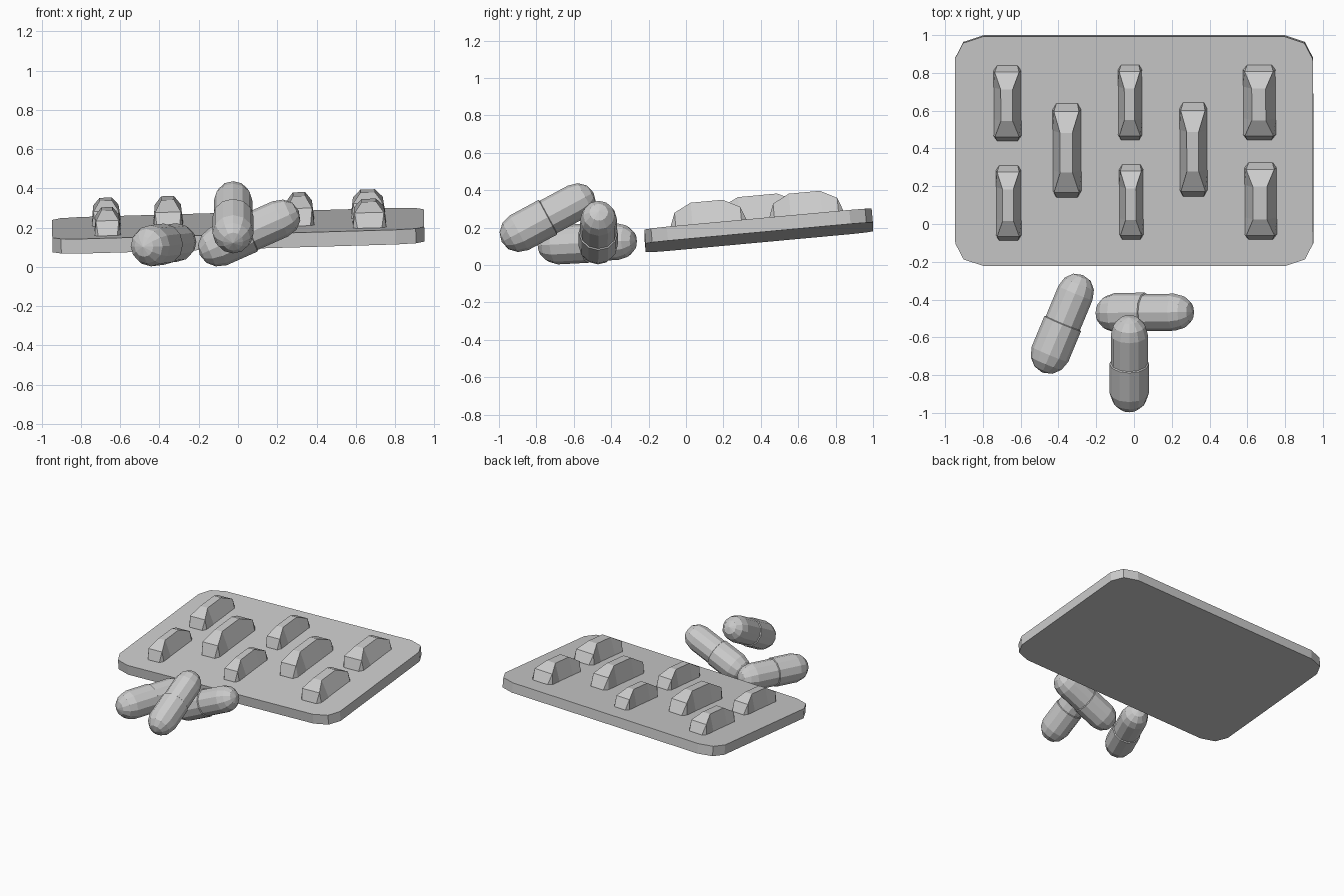
import bpy, bmesh
from math import atan, cos, sin, pi
from mathutils import Vector, Matrix

if "Cube" in bpy.data.objects:
    bpy.data.objects.remove(bpy.data.objects["Cube"])


def make(name, verts, faces, matrix):
    me = bpy.data.meshes.new(name)
    me.from_pydata([tuple(v) for v in verts], [], faces)
    bm = bmesh.new()
    bm.from_mesh(me)
    bmesh.ops.recalc_face_normals(bm, faces=bm.faces)
    bm.to_mesh(me)
    bm.free()
    ob = bpy.data.objects.new(name, me)
    ob.matrix_world = matrix
    bpy.context.collection.objects.link(ob)
    return ob


# tilted frame whose z = 0 plane is the top of the blister card
CENTRE = Vector((0, 0.385, 0.222))
TILT = (Matrix.Translation(CENTRE) @ Matrix.Rotation(-atan(0.029), 4, 'Y')
        @ Matrix.Rotation(atan(0.092), 4, 'X'))

# card: rounded rectangle with two-segment corners
hx, hy, r, t = 0.948, 0.61, 0.15, 0.075
outline = []
for sx, sy, a0 in ((1, 1, 0), (-1, 1, pi / 2), (-1, -1, pi), (1, -1, 3 * pi / 2)):
    for k in range(3):
        a = a0 + k * pi / 4
        outline.append((sx * (hx - r) + r * cos(a), sy * (hy - r * 0.8) + r * 0.8 * sin(a)))
n = len(outline)
verts = [(x, y, -t) for x, y in outline] + [(x, y, 0) for x, y in outline]
faces = [tuple(range(n)), tuple(range(n, 2 * n))]
faces += [(i, (i + 1) % n, n + (i + 1) % n, n + i) for i in range(n)]
make("blister_card", verts, faces, TILT)


# pocket: faceted dome with a pinched ridge on top
def pocket(name, x, y, w, l, h):
    # sections along the length: (y, base half width, top half width, height)
    half = [(1.0, 0.76, 0.72, 0.02), (0.86, 1.0, 0.86, 0.62), (0.42, 1.0, 0.42, 1.0)]
    secs = [(-a, b, c, d) for a, b, c, d in half] + half[::-1]
    vs, fs = [], []
    for a, b, c, d in secs:
        vs += [(-b * w, a * l, -0.01), (-c * w, a * l, d * h),
               (c * w, a * l, d * h), (b * w, a * l, -0.01)]
    for s in range(len(secs) - 1):
        for k in range(4):
            p, q = s * 4 + k, s * 4 + (k + 1) % 4
            fs.append((p, q, q + 4, p + 4))
    e = len(vs) - 4
    fs += [(0, 1, 2, 3), (e, e + 1, e + 2, e + 3)]
    place = Matrix.Translation((x, y - CENTRE.y, 0))
    make(name, vs, fs, TILT @ place)


pockets = [(-0.67, 0.64, 0.075, 0.2, 0.12), (-0.665, 0.11, 0.068, 0.2, 0.12),
           (-0.355, 0.39, 0.077, 0.25, 0.14), (-0.02, 0.645, 0.065, 0.2, 0.12),
           (-0.015, 0.115, 0.065, 0.2, 0.12), (0.315, 0.395, 0.075, 0.25, 0.14),
           (0.665, 0.645, 0.088, 0.2, 0.123), (0.67, 0.12, 0.087, 0.205, 0.123)]
for i, p in enumerate(pockets):
    pocket(f"pocket_{i + 1}", *p)


# capsule: revolved profile with a slightly wider half and a step at the seam
def capsule(name, a, b, sides=12):
    a, b = Vector(a), Vector(b)
    c = (b - a).length / 2
    R, Q = 0.105, 0.098
    prof = [(0.052, -c - 0.09), (0.088, -c - 0.053), (R, -c), (R, 0), (Q, 0.004),
            (Q, c), (0.084, c + 0.053), (0.05, c + 0.09)]
    vs, fs = [], []
    for rad, z in prof:
        vs += [(rad * cos(2 * pi * k / sides), rad * sin(2 * pi * k / sides), z)
               for k in range(sides)]
    for s in range(len(prof) - 1):
        for k in range(sides):
            p, q = s * sides + k, s * sides + (k + 1) % sides
            fs.append((p, q, q + sides, p + sides))
    vs += [(0, 0, -c - 0.105), (0, 0, c + 0.103)]
    lo, hi, top = len(vs) - 2, len(vs) - 1, (len(prof) - 1) * sides
    for k in range(sides):
        fs += [(lo, k, (k + 1) % sides), (hi, top + k, top + (k + 1) % sides)]
    rot = (b - a).to_track_quat('Z', 'Y').to_matrix().to_4x4()
    make(name, vs, fs, Matrix.Translation((a + b) / 2) @ rot)


capsule("capsule_left", (-0.445, -0.69, 0.108), (-0.31, -0.365, 0.125))
capsule("capsule_under", (-0.1, -0.47, 0.105), (0.215, -0.467, 0.245))
capsule("capsule_top", (-0.025, -0.893, 0.172), (-0.025, -0.585, 0.338))
